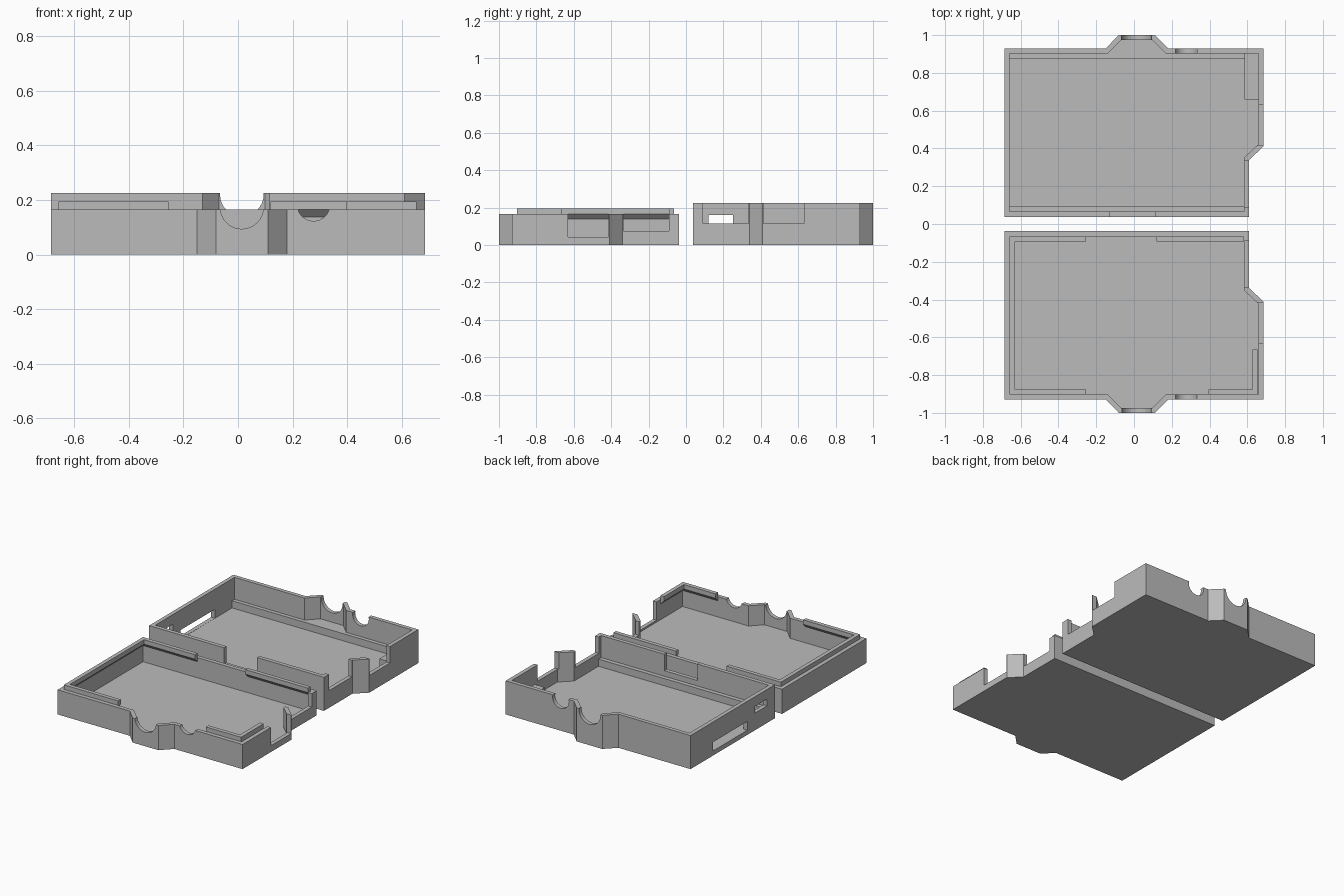
import bpy
import bmesh
import math
from mathutils import Vector

if "Cube" in bpy.data.objects:
    bpy.data.objects.remove(bpy.data.objects["Cube"], do_unlink=True)

WALL = 0.027
FLOOR = 0.03
BACK_H = 0.225
FRONT_H = 0.165

grey = bpy.data.materials.new("plastic_grey")
grey.use_nodes = True
grey.diffuse_color = (0.5, 0.5, 0.5, 1)
grey.node_tree.nodes["Principled BSDF"].inputs["Base Color"].default_value = (0.5, 0.5, 0.5, 1)

# Half outline, counter-clockwise, for the +y half
OUTLINE = [(-0.685, 0.038), (0.61, 0.038), (0.61, 0.34), (0.685, 0.41),
           (0.685, 0.93), (0.18, 0.93), (0.11, 1.0), (-0.08, 1.0),
           (-0.15, 0.93), (-0.685, 0.93)]


def offset(points, d):
    """Move every edge of a counter-clockwise outline inward by d."""
    result = []
    for i, p in enumerate(points):
        p = Vector(p)
        a = (p - Vector(points[i - 1])).normalized()
        b = (Vector(points[(i + 1) % len(points)]) - p).normalized()
        n1, n2 = Vector((-a.y, a.x)), Vector((-b.y, b.x))
        result.append(tuple(p + (n1 + n2) * d / (1 + n1.dot(n2))))
    return result


def sweep(name, ring, direction):
    """Solid made by pushing a ring of 3D points along a direction."""
    bm = bmesh.new()
    face = bm.faces.new([bm.verts.new(p) for p in ring])
    out = bmesh.ops.extrude_face_region(bm, geom=[face])
    moved = [v for v in out["geom"] if isinstance(v, bmesh.types.BMVert)]
    bmesh.ops.translate(bm, verts=moved, vec=direction)
    bmesh.ops.recalc_face_normals(bm, faces=bm.faces)
    mesh = bpy.data.meshes.new(name)
    bm.to_mesh(mesh)
    bm.free()
    mesh.materials.append(grey)
    obj = bpy.data.objects.new(name, mesh)
    bpy.context.collection.objects.link(obj)
    return obj


def prism(name, points, z0, z1):
    return sweep(name, [(x, y, z0) for x, y in points], (0, 0, z1 - z0))


def box(name, x0, x1, y0, y1, z0, z1):
    return prism(name, [(x0, y0), (x1, y0), (x1, y1), (x0, y1)], z0, z1)


def cable_hole(x, z, r, y0, y1):
    steps = 32
    ring = [(x + r * math.cos(math.tau * i / steps), y0,
             z + r * math.sin(math.tau * i / steps)) for i in range(steps)]
    return sweep("cutter", ring, (0, y1 - y0, 0))


def cut(obj, cutters):
    """Subtract the cutters, bake the result and drop the cutters."""
    for c in cutters:
        c.hide_render = True
        mod = obj.modifiers.new("cut", "BOOLEAN")
        mod.operation = "DIFFERENCE"
        mod.solver = "EXACT"
        mod.object = c
    bpy.context.view_layer.update()
    graph = bpy.context.evaluated_depsgraph_get()
    baked = bpy.data.meshes.new_from_object(obj.evaluated_get(graph))
    obj.modifiers.clear()
    obj.data = baked
    for c in cutters:
        bpy.data.objects.remove(c, do_unlink=True)


def mirrored(points):
    return [(x, -y) for x, y in reversed(points)]


INNER = offset(OUTLINE, WALL)
HIGH = 0.4

# Back half: tall tray with side openings
back_shell = prism("back_shell", OUTLINE, 0, BACK_H)
cut(back_shell, [
    prism("cutter", INNER, FLOOR, HIGH),
    box("cutter", -0.13, 0.115, 0.02, 0.08, 0.115, HIGH),
    box("cutter", 0.57, 0.7, 0.09, 0.335, 0.115, HIGH),
    box("cutter", 0.64, 0.7, 0.415, 0.63, 0.115, HIGH),
    box("cutter", -0.7, -0.64, 0.12, 0.25, 0.115, 0.16),
    box("cutter", -0.7, -0.64, 0.33, 0.695, FLOOR + 0.001, 0.09),
    cable_hole(0.014, 0.22, 0.08, 0.94, 1.05),
    cable_hole(0.277, 0.21, 0.06, 0.88, 0.96),
])

# Inner ledges and corner block of the back half
box("front_ledge", -0.66, 0.585, 0.063, 0.093, FLOOR - 0.01, 0.078)
bump = INNER[5:9]
prism("back_ledge", [(-0.66, 0.877), (0.585, 0.877), (0.585, 0.904)] + bump + [(-0.66, 0.904)],
      FLOOR - 0.01, 0.078)
box("corner_block", 0.585, 0.66, 0.66, 0.905, FLOOR - 0.01, 0.105)

# Front half: lower tray with side openings
front_shell = prism("front_shell", mirrored(OUTLINE), 0, FRONT_H)
cut(front_shell, [
    prism("cutter", mirrored(INNER), FLOOR, HIGH),
    box("cutter", 0.57, 0.7, -0.335, -0.09, 0.075, HIGH),
    box("cutter", 0.64, 0.7, -0.63, -0.415, 0.042, HIGH),
    cable_hole(0.014, 0.173, 0.079, -1.05, -0.94),
    cable_hole(0.277, 0.183, 0.06, -0.96, -0.88),
])


def lip(name, start, end):
    """Joining lip with a sloped underside; inward is left of its run."""
    a, b = Vector(start), Vector(end)
    run = (b - a).normalized()
    inward = Vector((-run.y, run.x))
    profile = [(0, 0.195), (WALL, 0.195), (WALL, 0.165), (0, 0.138)]
    ring = [(*(a + inward * d), z) for d, z in profile]
    sweep(name, ring, (*(b - a), 0))


# Joining lips around the front half
X0, X1, X2 = -0.658, 0.583, 0.655
Y0, Y1 = -0.903, -0.065
lip("lip_front_right", (X0, Y0), (-0.255, Y0))
lip("lip_front_left", (0.395, Y0), (X2, Y0))
lip("lip_left_side", (X2, Y0), (X2, -0.665))
lip("lip_back_left", (X1, Y1), (0.12, Y1))
lip("lip_back_right", (-0.255, Y1), (X0, Y1))
lip("lip_right_side", (X0, Y1), (X0, Y0))
